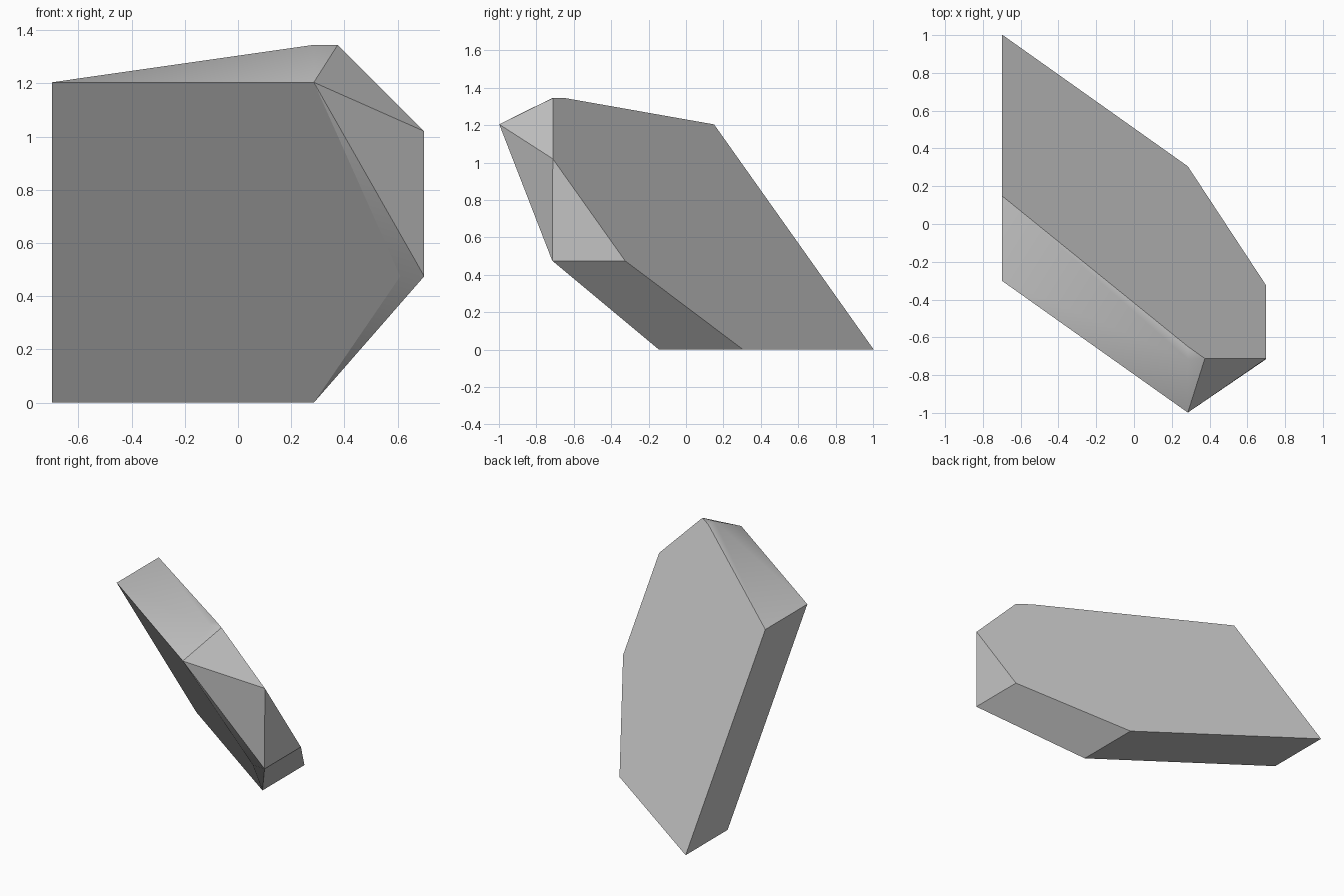
import bpy
import bmesh
import math

if "Cube" in bpy.data.objects:
    bpy.data.objects.remove(bpy.data.objects["Cube"], do_unlink=True)

# Stone colour
stone = bpy.data.materials.new("stone_grey")
stone.use_nodes = True
grey = (0.55, 0.55, 0.55, 1)
stone.diffuse_color = grey
stone.node_tree.nodes["Principled BSDF"].inputs["Base Color"].default_value = grey

LEFT, MID, RIGHT = -0.7, 0.285, 0.7
CHIP = -0.715      # depth of the chipped corners
SLOPE = 0.709      # lean of both broad faces
RIM, PEAK = 1.204, 1.345


def on_slab(x, z, offset):
    """Point on one of the two parallel broad faces."""
    return (x, offset - SLOPE * (x - LEFT) + SLOPE * (RIM - z), z)


# Broad leaning faces: outline corners of the front and the back
front = [on_slab(x, z, -0.3) for x, z in
         [(LEFT, 0), (MID, 0), (0.61, 0.475), (MID, RIM), (LEFT, RIM)]]
back = [on_slab(x, z, 0.15) for x, z in
        [(LEFT, 0), (MID, 0), (RIGHT, 0.475), (RIGHT, 1.02),
         (0.375, PEAK), (MID, PEAK), (LEFT, RIM)]]
# Chipped corners between them
chips = [(RIGHT, CHIP, 0.475), (MID, CHIP, PEAK)]

# Faceted rock: closed convex solid through the corners
bm = bmesh.new()
for corner in front + back + chips:
    bm.verts.new(corner)
bmesh.ops.convex_hull(bm, input=bm.verts[:])
bmesh.ops.dissolve_limit(bm, angle_limit=math.radians(2),
                         verts=bm.verts[:], edges=bm.edges[:])
bmesh.ops.recalc_face_normals(bm, faces=bm.faces[:])
mesh = bpy.data.meshes.new("rock_slab")
bm.to_mesh(mesh)
bm.free()
mesh.materials.append(stone)

rock = bpy.data.objects.new("rock_slab", mesh)
bpy.context.collection.objects.link(rock)
bpy.ops.object.select_all(action="DESELECT")
rock.select_set(True)
bpy.context.view_layer.objects.active = rock
bpy.ops.object.shade_smooth_by_angle(angle=math.radians(30))
